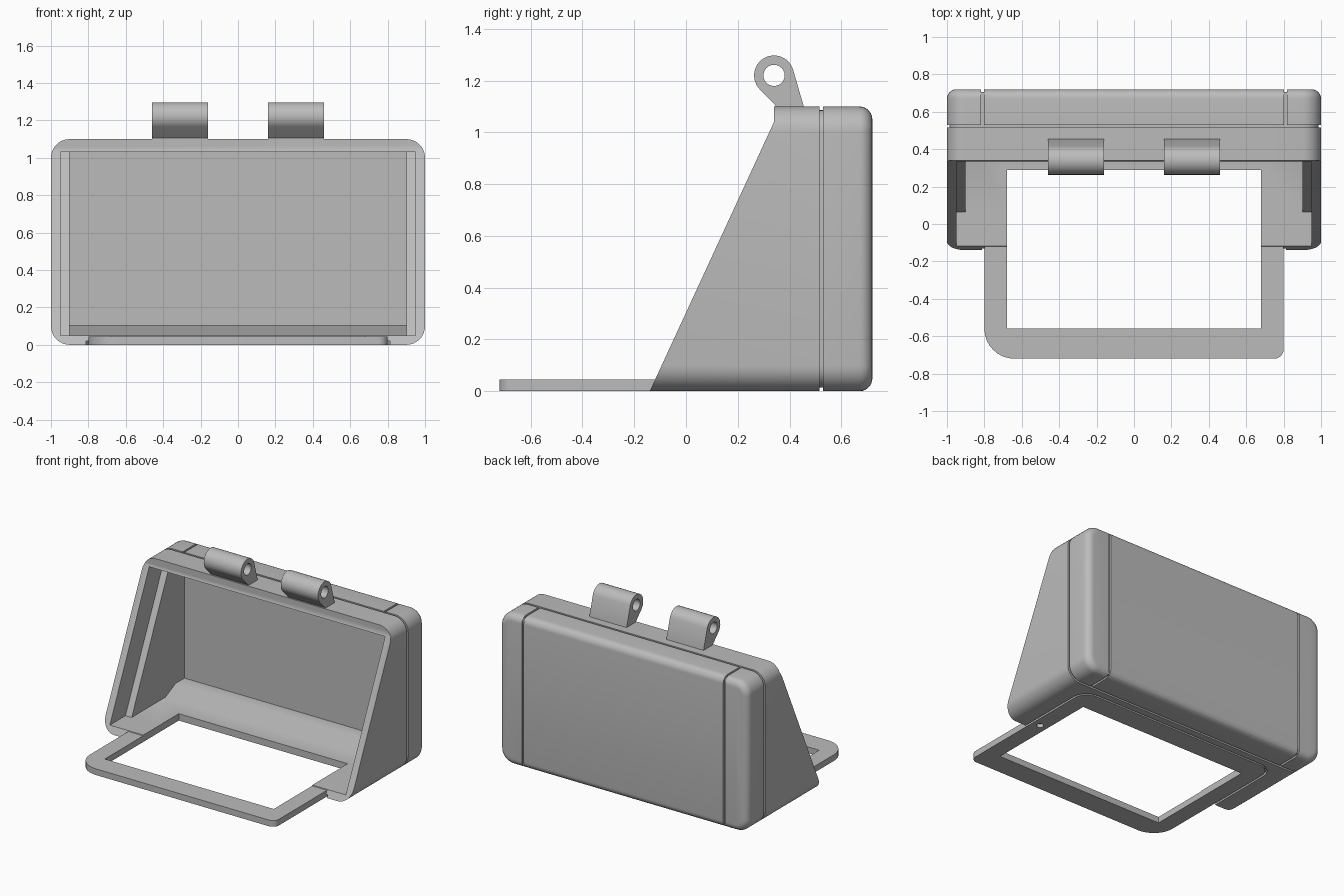
import bpy, bmesh, math
from mathutils import Vector

if "Cube" in bpy.data.objects:
    bpy.data.objects.remove(bpy.data.objects["Cube"])

grey = bpy.data.materials.new("plain grey")
grey.use_nodes = True
COLOUR = (0.5, 0.5, 0.5, 1)
grey.diffuse_color = COLOUR
grey.node_tree.nodes["Principled BSDF"].inputs["Base Color"].default_value = COLOUR


def rounded(corners, steps=8):
    """Polygon from (u, v, radius) corners, each rounded by an arc."""
    out = []
    for i, (u, v, r) in enumerate(corners):
        p = Vector((u, v))
        if r == 0:
            out.append(p)
            continue
        a = (Vector(corners[i - 1][:2]) - p).normalized()
        b = (Vector(corners[(i + 1) % len(corners)][:2]) - p).normalized()
        centre = p + (a + b) * r        # right-angled corners
        for k in range(steps + 1):
            t = k / steps * math.pi / 2
            out.append(centre - b * r * math.cos(t) - a * r * math.sin(t))
    return out


def loft(name, rings):
    """Closed solid through rings of equal point count."""
    bm = bmesh.new()
    loops = [[bm.verts.new(p) for p in ring] for ring in rings]
    n = len(loops[0])
    for a, b in zip(loops, loops[1:]):
        for i in range(n):
            j = (i + 1) % n
            bm.faces.new((a[i], a[j], b[j], b[i]))
    bm.faces.new(loops[0])
    bm.faces.new(loops[-1])
    bmesh.ops.recalc_face_normals(bm, faces=bm.faces)
    mesh = bpy.data.meshes.new(name)
    bm.to_mesh(mesh)
    bm.free()
    mesh.materials.append(grey)
    obj = bpy.data.objects.new(name, mesh)
    bpy.context.collection.objects.link(obj)
    return obj


def prism(name, pts, axis, lo, hi):
    """Extrude a 2D outline along x (pts are y, z) or z (pts are x, y)."""
    place = {"x": lambda p, d: (d, p[0], p[1]), "z": lambda p, d: (p[0], p[1], d)}[axis]
    return loft(name, [[place(p, d) for p in pts] for d in (lo, hi)])


def combine(obj, other, operation="DIFFERENCE"):
    mod = obj.modifiers.new(operation.lower(), "BOOLEAN")
    mod.object, mod.operation, mod.solver = other, operation, "EXACT"
    bpy.context.view_layer.objects.active = obj
    bpy.ops.object.modifier_apply(modifier=mod.name)
    bpy.data.objects.remove(other)


def finish(obj):
    bpy.ops.object.select_all(action="DESELECT")
    obj.select_set(True)
    bpy.context.view_layer.objects.active = obj
    bpy.ops.object.shade_smooth_by_angle(angle=math.radians(30))


H = 1.10           # housing height
GROOVE = 0.014     # groove width and depth


def section(y, inset):
    r = 0.1 - inset
    w, lo, hi = 1 - inset, inset, H - inset
    pts = rounded([(-w, lo, r), (w, lo, r), (w, hi, r), (-w, hi, r)])
    return [(p.x, y, p.y) for p in pts]


# Housing: rounded block with a ring groove and a rounded rear edge
stations = [(-0.14, 0), (0.515, 0), (0.515, GROOVE), (0.53, GROOVE), (0.53, 0)]
R = 0.05
stations += [(0.72 - R + R * math.sin(t), R - R * math.cos(t))
             for t in (k / 6 * math.pi / 2 for k in range(7))]
housing = loft("housing", [section(y, i) for y, i in stations])

# Slanted front
combine(housing, prism("slant_cut", [(-0.14, 0), (0.34, 1.04), (0.34, 1.3),
                                     (-0.5, 1.3), (-0.5, -0.2), (-0.232, -0.2)], "x", -2, 2))


def slant(z, offset):
    return (-0.14 + z * 0.48 / 1.04 + offset, z)


# Front recess, parallel to the slant, and the deep cavity with its floor ramp
combine(housing, prism("recess_cut", [slant(0.05, -0.2), slant(0.05, 0.18),
                                      slant(1.03, 0.18), slant(1.03, -0.2)], "x", -0.95, 0.95))
combine(housing, prism("cavity_cut", [(-0.3, 0.05), (0.45, 0.05), (0.57, 0.105), (0.67, 0.105),
                                      (0.67, 1.03), (-0.3, 1.03)], "x", -0.9, 0.9))

# Rear cover grooves over the top, back and underside
g = GROOVE
for x in (-0.81, 0.81):
    wrap = [(0.523, -0.1), (0.8, -0.1), (0.8, H + 0.1), (0.523, H + 0.1),
            (0.523, H - g), (0.72 - g, H - g), (0.72 - g, g), (0.523, g)]
    combine(housing, prism("cover_groove", wrap, "x", x - g / 2, x + g / 2))

# Groove under the floor around the frame insert
a, b, back, r = 0.8, 0.8 + g, 0.45, 0.1
track = [(-b, -0.4, 0), (-b, back + g, r + g), (b, back + g, r + g), (b, -0.4, 0),
         (a, -0.4, 0), (a, back, r), (-a, back, r), (-a, -0.4, 0)]
combine(housing, prism("insert_groove", rounded(track), "z", -0.1, 0.02))

# Base frame reaching forward, joined to the housing, with its open window
frame = prism("base_frame", rounded([(-0.8, -0.72, 0.16), (0.8, -0.72, 0.05),
                                     (0.8, 0, 0), (-0.8, 0, 0)]), "z", 0, 0.045)
combine(housing, frame, "UNION")
combine(housing, prism("window_cut", [(-0.68, -0.56), (0.68, -0.56),
                                      (0.68, 0.29), (-0.68, 0.29)], "z", -0.1, 0.2))

# Small blind hole in the underside
dot = [(0.74 + 0.025 * math.cos(t), -0.08 + 0.025 * math.sin(t))
       for t in (k * math.pi / 8 for k in range(16))]
combine(housing, prism("pin_hole", dot, "z", -0.1, 0.025))
finish(housing)


# Hinge lugs on top
def arc(radius, start, end, steps):
    angles = [math.radians(start + (end - start) * k / steps) for k in range(steps + 1)]
    return [(0.34 + radius * math.cos(t), 1.22 + radius * math.sin(t)) for t in angles]


outline = [(0.345, 1.08), (0.345, 1.105)] + arc(0.077, 225, 17, 24) + [(0.455, 1.10), (0.455, 1.08)]
for side, x in (("right", -0.31), ("left", 0.31)):
    lug = prism(side + "_hinge_lug", outline, "x", x - 0.15, x + 0.15)
    combine(lug, prism("bore", arc(0.041, 0, 345, 23), "x", -1, 1))
    finish(lug)
